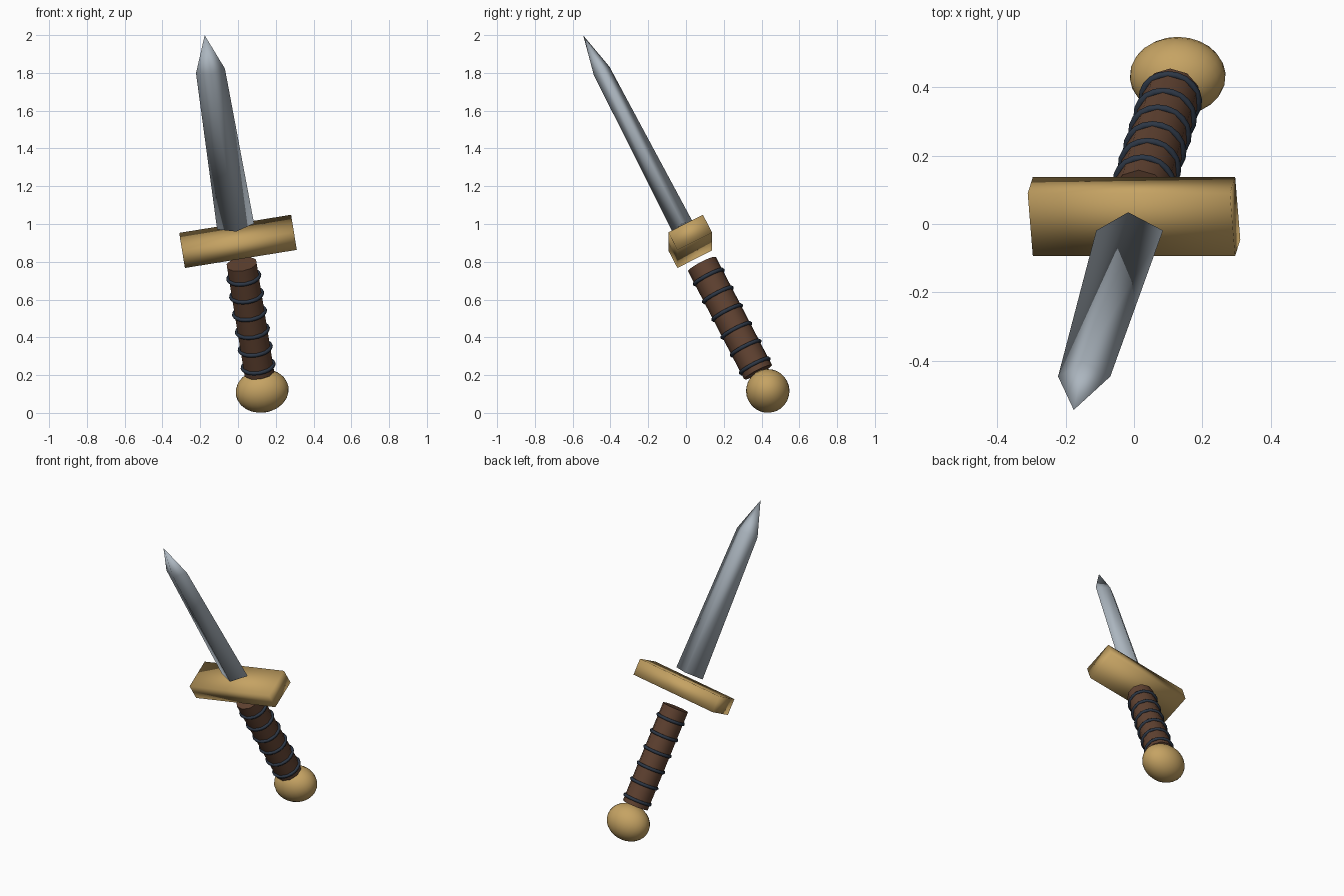
import bpy, bmesh, math
from mathutils import Matrix, Vector

if "Cube" in bpy.data.objects:
    bpy.data.objects.remove(bpy.data.objects["Cube"])

# Tilted frame of the sword: width, thickness and length directions
length_dir = Vector((-0.142, -0.456, 0.8785)).normalized()
width_dir = Vector((0.987, 0, 0.16))
width_dir = (width_dir - length_dir * width_dir.dot(length_dir)).normalized()
thick_dir = length_dir.cross(width_dir)
FRAME = Matrix.Translation((0, 0.022, 0.908)) @ Matrix(
    (width_dir, thick_dir, length_dir)).transposed().to_4x4()


def material(name, color):
    m = bpy.data.materials.new(name)
    m.diffuse_color = (*color, 1)
    m.use_nodes = True
    m.node_tree.nodes["Principled BSDF"].inputs["Base Color"].default_value = m.diffuse_color
    return m


GOLD = material("gold", (0.56, 0.365, 0.125))
STEEL = material("steel", (0.41, 0.465, 0.52))
LEATHER = material("brown_leather", (0.118, 0.055, 0.031))
CORD = material("dark_blue_cord", (0.026, 0.038, 0.06))


def finish(name, mat, matrix=Matrix(), sharp=None):
    """Name and colour the active part and move it into the sword frame."""
    o = bpy.context.object
    o.name = o.data.name = name
    o.data.materials.append(mat)
    o.data.transform(matrix)
    o.matrix_world = FRAME
    if sharp is None:
        bpy.ops.object.shade_smooth()
    else:
        bpy.ops.object.shade_smooth_by_angle(angle=math.radians(sharp))
    return o


def place(z, scale=(1, 1, 1)):
    return Matrix.Translation((0, 0, z)) @ Matrix.Diagonal((*scale, 1))


# Blade: tapering diamond section closing to a point
bm = bmesh.new()
rings = []
for z, w, t in ((0.09, 0.099, 0.06), (1.027, 0.0775, 0.047)):
    rings.append([bm.verts.new(p) for p in
                  ((w, 0, z), (0, t, z), (-w, 0, z), (0, -t, z))])
tip = bm.verts.new((0, 0, 1.242))
bm.faces.new(rings[0][::-1])
for i in range(4):
    j = (i + 1) % 4
    bm.faces.new((rings[0][i], rings[0][j], rings[1][j], rings[1][i]))
    bm.faces.new((rings[1][i], rings[1][j], tip))
mesh = bpy.data.meshes.new("blade")
bm.to_mesh(mesh)
bm.free()
blade = bpy.data.objects.new("blade", mesh)
bpy.context.collection.objects.link(blade)
bpy.context.view_layer.objects.active = blade
blade.select_set(True)
finish("blade", STEEL)

# Crossguard: softly shaded bar
bpy.ops.mesh.primitive_cube_add(size=1)
finish("crossguard", GOLD, place(0, (0.6, 0.206, 0.106)))

# Grip
bpy.ops.mesh.primitive_cylinder_add(vertices=10, radius=0.083, depth=0.652)
finish("grip", LEATHER, place(-0.462), sharp=50)

# Cord rings around the grip
for i in range(6):
    bpy.ops.mesh.primitive_torus_add(major_segments=20, minor_segments=6,
                                     major_radius=0.083, minor_radius=0.011)
    finish(f"cord_ring_{i + 1}", CORD, place(-0.215 - 0.107 * i))

# Pommel: ball stretched along the guard direction
bpy.ops.mesh.primitive_uv_sphere_add(segments=24, ring_count=14, radius=1)
finish("pommel", GOLD, place(-0.901, (0.141, 0.115, 0.115)))
